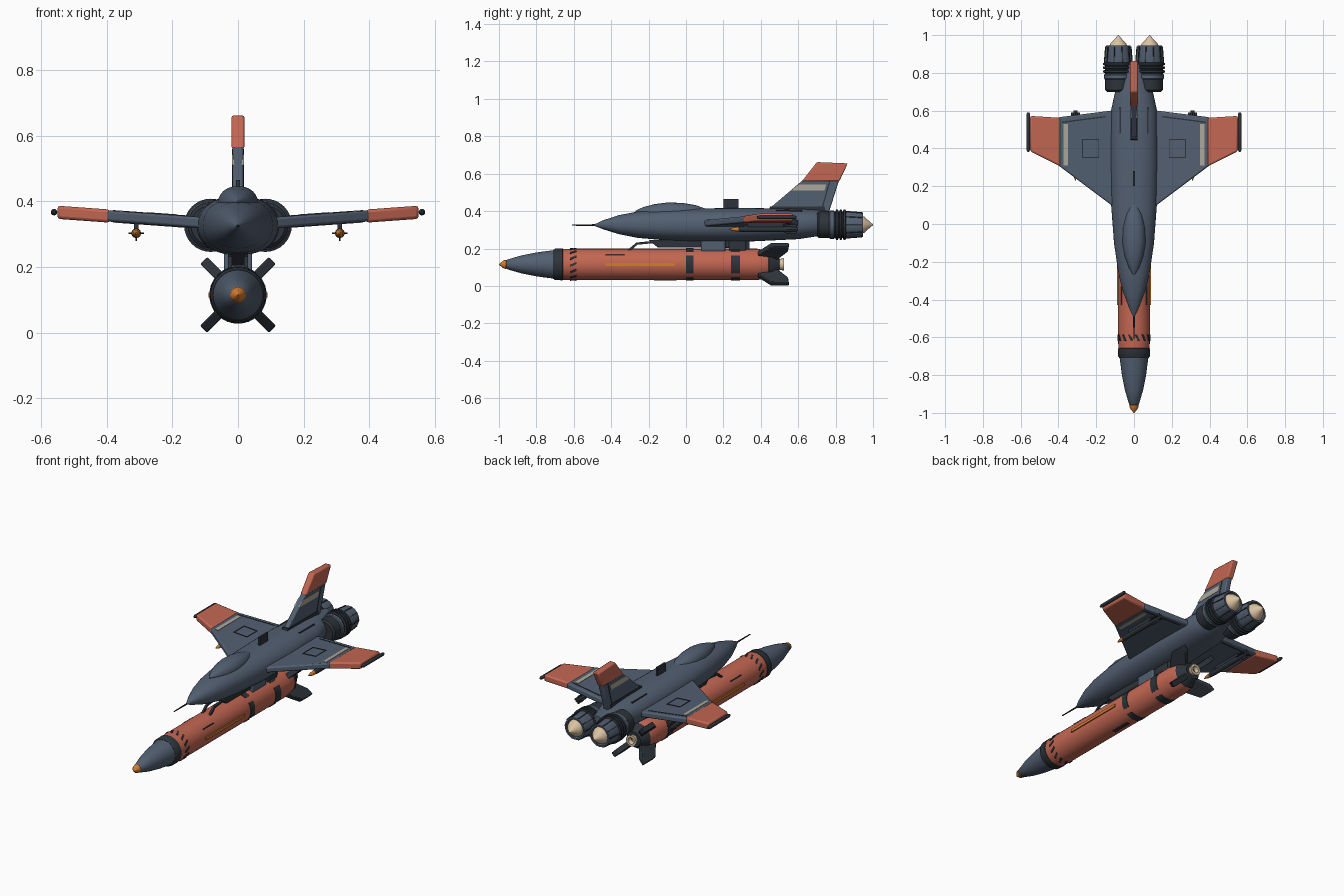
import bpy, bmesh, math

if "Cube" in bpy.data.objects:
    bpy.data.objects.remove(bpy.data.objects["Cube"])


def material(name, r, g, b):
    m = bpy.data.materials.new(name)
    m.use_nodes = True
    m.diffuse_color = (r, g, b, 1)
    m.node_tree.nodes["Principled BSDF"].inputs["Base Color"].default_value = (r, g, b, 1)
    return m


SLATE = material("slate_blue", .085, .115, .165)
RED = material("brick_red", .55, .135, .085)
DARK = material("charcoal", .027, .034, .043)
CREAM = material("cream", .7, .54, .36)
STRIPE = material("pale_grey", .42, .39, .33)
ORANGE = material("orange", .65, .2, .03)


def finish(name, bm, mat, mirror=False, bevel=0):
    bmesh.ops.recalc_face_normals(bm, faces=bm.faces)
    for f in bm.faces:
        f.smooth = True
    for e in bm.edges:
        e.smooth = e.calc_face_angle(0) < .6
    me = bpy.data.meshes.new(name)
    bm.to_mesh(me)
    bm.free()
    me.materials.append(mat)
    ob = bpy.data.objects.new(name, me)
    bpy.context.collection.objects.link(ob)
    if bevel:
        mod = ob.modifiers.new("edge_bevel", "BEVEL")
        mod.width, mod.segments = bevel, 2
    if mirror:
        ob.modifiers.new("mirror", "MIRROR")
    return ob


def loft(name, rings, mat, mirror=False):
    """Skin closed rings of points and cap both ends."""
    bm = bmesh.new()
    loops = [[bm.verts.new(p) for p in ring] for ring in rings]
    n = len(loops[0])
    for a, b in zip(loops, loops[1:]):
        for i in range(n):
            j = (i + 1) % n
            bm.faces.new((a[i], a[j], b[j], b[i]))
    bm.faces.new(loops[0])
    bm.faces.new(loops[-1])
    return finish(name, bm, mat, mirror)


def lathe(name, profile, mat, x=0, z=0, n=32, mirror=False):
    """Round body along y from (y, radius) pairs."""
    turns = [2 * math.pi * i / n for i in range(n)]
    return loft(name, [[(x + r * math.cos(a), y, z + r * math.sin(a)) for a in turns]
                       for y, r in profile], mat, mirror)


def prism(name, outline, t0, t1, place, mat, mirror=False, bevel=0):
    """Flat outline thickened from t0 to t1, positioned by place(u, v, t)."""
    bm = bmesh.new()
    low, high = ([bm.verts.new(place(u, v, t)) for u, v in outline] for t in (t0, t1))
    n = len(outline)
    bm.faces.new(low)
    bm.faces.new(high)
    for i in range(n):
        j = (i + 1) % n
        bm.faces.new((low[i], low[j], high[j], high[i]))
    return finish(name, bm, mat, mirror, bevel)


def rect(u0, u1, v0, v1):
    return [(u0, v0), (u1, v0), (u1, v1), (u0, v1)]


def side(u, v, t):
    return (t, u, v)


def wing_plane(u, v, t):
    return (u, v, .327 + .072 * u + t)


def radial(angle, x, z):
    c, s = math.cos(angle), math.sin(angle)
    return lambda u, v, t: (x + u * c - t * s, v, z + u * s + t * c)


def egg(y, hw, z0, z1, n=40, power=.9):
    ring = []
    for i in range(n):
        a = 2 * math.pi * i / n
        c, s = math.cos(a), math.sin(a)
        ring.append((hw * math.copysign(abs(c) ** power, c), y,
                     (z0 + z1) / 2 + (z1 - z0) / 2 * math.copysign(abs(s) ** power, s)))
    return ring


# Fuselage, canopy and nose probe
loft("fuselage", [egg(*s) for s in [
    (-.49, .004, .321, .329), (-.44, .028, .302, .352), (-.36, .058, .277, .378),
    (-.26, .083, .257, .397), (-.1, .106, .243, .41), (.1, .121, .236, .415),
    (.35, .126, .238, .416), (.6, .122, .25, .413), (.7, .1, .265, .407),
    (.85, .035, .3, .39)]], SLATE)
loft("canopy", [egg(y, .062 * k, .4 - .07 * k, .4 + .046 * k) for y, k in [
    (-.27, .05), (-.23, .45), (-.17, .8), (-.1, 1), (-.02, .95), (.05, .7), (.11, .25)]], SLATE)
lathe("nose_probe", [(-.61, .003), (-.48, .005)], DARK, z=.325, n=8)
prism("antenna_blade", rect(.2, .28, .4, .465), -.006, .006, side, DARK)
prism("fuselage_seam", rect(.068, .076, .48, .62), .39, .405,
      lambda u, v, t: (u, v, t), DARK, mirror=True)

# Wings with red tips, rails and markings
prism("wing", [(.08, .07), (.4, .31), (.4, .565), (.08, .605)], -.017, .017,
      wing_plane, SLATE, True, .008)
prism("wing_tip", [(.39, .305), (.55, .385), (.55, .572), (.39, .562)], -.02, .02,
      wing_plane, RED, True, .009)
lathe("tip_rail", [(.38, .004), (.395, .01), (.58, .01), (.59, .006)], DARK, .56, .367, 12, True)
prism("wing_stripe", rect(.35, .372, .31, .53), -.019, .019, wing_plane, STRIPE, True)
prism("flap_seam", [(.15, .565), (.38, .535), (.38, .542), (.15, .572)], -.019, .019,
      wing_plane, DARK, True)
for i, r in enumerate([rect(.185, .275, .35, .354), rect(.185, .275, .446, .45),
                       rect(.185, .189, .35, .45), rect(.271, .275, .35, .45)]):
    prism(f"wing_hatch_edge_{i + 1}", r, .015, .02, wing_plane, DARK, True)

# Wing stores
prism("store_pylon", rect(.33, .52, .305, .345), .303, .317, side, DARK, True)
lathe("wing_store", [(.275, .012), (.31, .015), (.55, .015), (.6, .01)], DARK, .31, .303, 12, True)
lathe("store_tip", [(.23, .002), (.255, .01), (.28, .0125)], ORANGE, .31, .303, 12, True)
for i in range(4):
    prism(f"store_fin_{i + 1}", [(.005, .5), (.024, .54), (.024, .59), (.005, .59)], -.002, .002,
          radial(i * math.pi / 2, .31, .303), DARK, True)

# Tail fin
prism("tail_fin", [(.43, .4), (.63, .57), (.82, .57), (.76, .38)], -.016, .016, side, SLATE, bevel=.006)
prism("tail_fin_tip", [(.62, .56), (.7, .662), (.865, .655), (.82, .56)], -.02, .02,
      side, RED, bevel=.007)
prism("tail_stripe", [(.56, .51), (.6, .542), (.75, .542), (.74, .51)], -.018, .018, side, STRIPE)
prism("rudder_seam", [(.72, .4), (.765, .56), (.772, .56), (.727, .4)], -.018, .018, side, DARK)
prism("tail_root_rail", [(.44, .4), (.45, .425), (.74, .425), (.75, .39)], -.019, .019, side, DARK)

# Twin engines with ringed casings, petal nozzles and exhaust cones
EX, EZ = .083, .327
lathe("engine_casing", [(.7, .06), (.71, .07), (.85, .07)], DARK, EX, EZ, mirror=True)
lathe("engine_collar", [(.765, .071), (.77, .075), (.79, .075), (.795, .071)], SLATE, EX, EZ, mirror=True)
for i, y in enumerate((.8, .82, .84)):
    lathe(f"engine_ring_{i + 1}", [(y, .074), (y + .003, .081), (y + .012, .081), (y + .015, .074)],
          DARK, EX, EZ, mirror=True)
lathe("nozzle", [(.85, .07), (.865, .073), (.945, .065), (.945, .056), (.88, .05)],
      SLATE, EX, EZ, mirror=True)
for i in range(10):
    prism(f"nozzle_rib_{i + 1}", [(.06, .855), (.077, .855), (.07, .94), (.055, .94)], -.003, .003,
          radial(i * math.pi / 5, EX, EZ), DARK, True)
lathe("exhaust_cone", [(.88, .052), (.935, .05), (.955, .042), (.985, .014), (1, .002)],
      CREAM, EX, EZ, mirror=True)

# Carried rocket body
BZ = .115
lathe("rocket_tip", [(-1, .002), (-.975, .022), (-.962, .024), (-.95, .017)], ORANGE, z=BZ)
lathe("rocket_nose", [(-.965, .015), (-.955, .026), (-.88, .048), (-.8, .064), (-.7, .077)],
      SLATE, z=BZ)
lathe("nose_band", [(-.71, .077), (-.7, .084), (-.66, .085), (-.655, .08)], DARK, z=BZ)
lathe("rocket_body", [(-.7, .078), (-.655, .083), (-.6, .084), (.38, .084), (.44, .073), (.47, .06)],
      RED, z=BZ)
lathe("tail_ring", [(.44, .07), (.445, .076), (.46, .07), (.5, .045)], DARK, z=BZ)
lathe("rocket_nozzle", [(.48, .022), (.5, .028), (.525, .034), (.525, .02), (.5, .015)],
      CREAM, z=BZ, n=16)

# Rocket markings: slanted dashes, band panels and side strips
for i in range(14):
    a = 2 * math.pi * i / 14
    prism(f"warning_dash_{i + 1}", [(-.014, -.62), (-.002, -.62), (.014, -.585), (.002, -.585)],
          .081, .087, lambda u, v, t, c=math.cos(a), s=math.sin(a):
          (t * c - u * s, v, BZ + t * s + u * c), DARK)
for k, (y0, y1) in enumerate(((0, .04), (.24, .29))):
    for q in range(4):
        turns = [q * math.pi / 2 + math.radians(d) for d in range(-34, 35, 4)]
        rim = [(.0872 * math.cos(a), BZ + .0872 * math.sin(a)) for a in turns]
        rim += [(.08 * math.cos(a), BZ + .08 * math.sin(a)) for a in reversed(turns)]
        prism(f"band_{k + 1}_panel_{q + 1}", rim, y0, y1, lambda u, v, t: (u, t, v), DARK)
prism("side_strip", rect(-.43, -.06, BZ - .008, BZ + .008), .08, .09, side, ORANGE, True)
prism("side_seam", rect(-.43, -.33, .163, .168), .064, .07, side, DARK, True)
prism("belly_rail", rect(-.17, -.05, .028, .035), -.01, .01, side, DARK)

# Rocket tail fins
for i in range(4):
    prism(f"rocket_fin_{i + 1}", [(.05, .38), (.085, .385), (.148, .455), (.148, .55), (.11, .545), (.05, .49)],
          -.015, .015, radial(math.pi / 4 + i * math.pi / 2, 0, BZ), DARK, bevel=.004)

# Carrier between aircraft and rocket
prism("carrier_beam", [(-.2, .245), (-.15, .205), (.2, .205), (.34, .19), (.34, .25)],
      -.03, .03, side, DARK, bevel=.005)
prism("carrier_clamp", rect(.08, .21, .185, .245), -.043, .043, side, SLATE, bevel=.005)
prism("front_brace", [(-.315, .19), (-.265, .232), (-.18, .24), (-.18, .228), (-.26, .22), (-.295, .19)],
      .018, .03, side, DARK, True)
prism("rear_clamp", rect(.23, .32, .185, .24), -.038, .038, side, DARK, bevel=.005)
